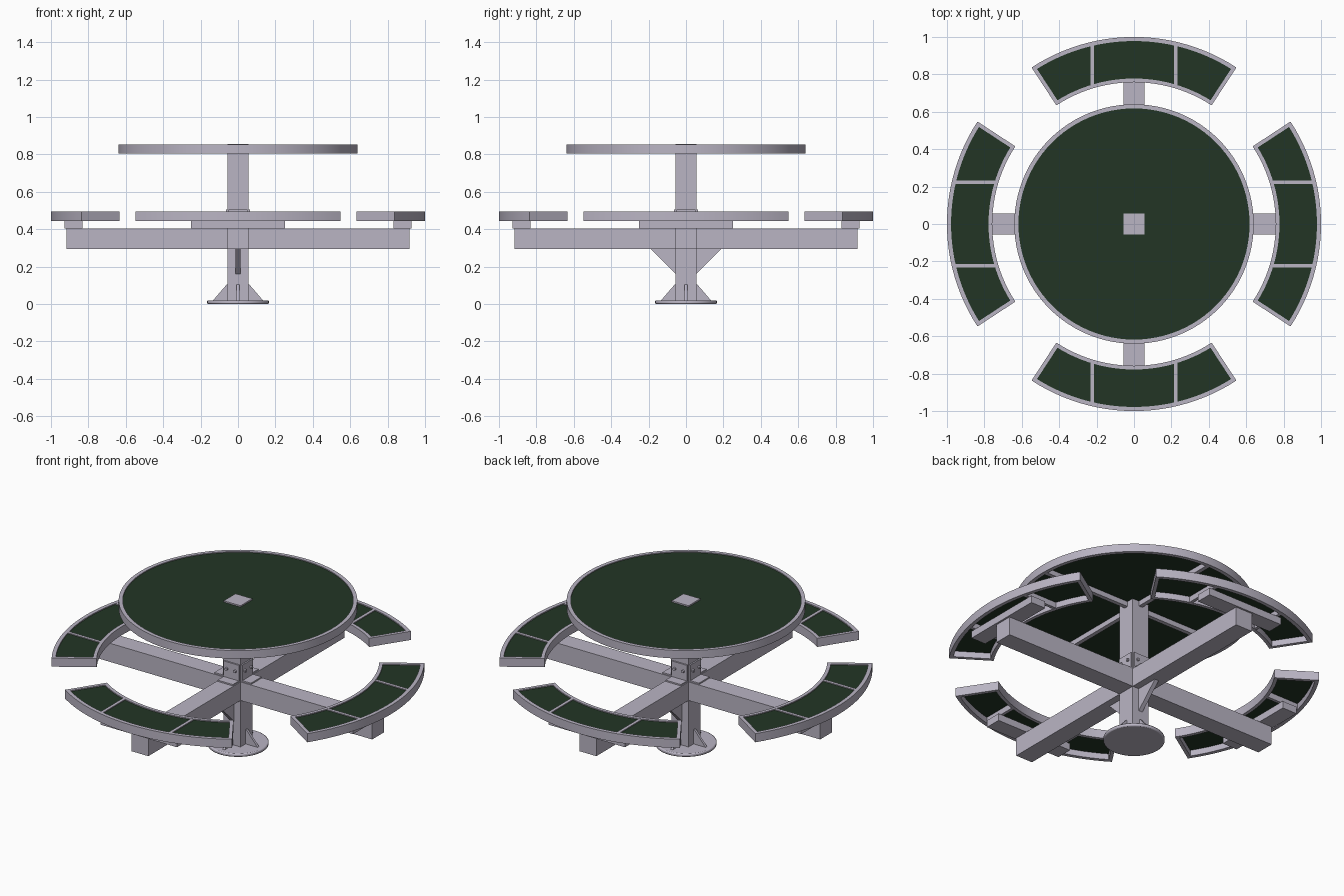
import bpy, bmesh
from math import pi, sin, cos, asin, radians
from mathutils import Matrix, Vector

cube = bpy.data.objects.get("Cube")
if cube:
    bpy.data.objects.remove(cube, do_unlink=True)


def material(name, rgb):
    m = bpy.data.materials.new(name)
    m.use_nodes = True
    m.diffuse_color = (*rgb, 1)
    m.node_tree.nodes["Principled BSDF"].inputs["Base Color"].default_value = (*rgb, 1)
    return m


STEEL = material("pale grey steel", (0.49, 0.46, 0.55))
GREEN = material("dark green mesh", (0.016, 0.036, 0.018))


def finish(name, bm, mat, turn=0.0, smooth=False):
    """Turn the mesh about the post axis and make it an object."""
    bmesh.ops.recalc_face_normals(bm, faces=bm.faces)
    bm.transform(Matrix.Rotation(turn, 4, 'Z'))
    me = bpy.data.meshes.new(name)
    bm.to_mesh(me)
    bm.free()
    me.materials.append(mat)
    ob = bpy.data.objects.new(name, me)
    bpy.context.collection.objects.link(ob)
    if smooth:
        bpy.ops.object.select_all(action='DESELECT')
        ob.select_set(True)
        bpy.context.view_layer.objects.active = ob
        bpy.ops.object.shade_smooth_by_angle(angle=radians(30))
    return ob


def box(name, x, y, z, turn=0.0, mat=STEEL):
    bm = bmesh.new()
    bmesh.ops.create_cube(bm, size=1)
    for v in bm.verts:
        v.co = Vector(r[0] if c < 0 else r[1] for c, r in zip(v.co, (x, y, z)))
    return finish(name, bm, mat, turn)


def slab(name, loop, z0, z1, mat, turn=0.0):
    """Solid plate from a flat outline."""
    bm = bmesh.new()
    face = bm.faces.new([bm.verts.new((x, y, z0)) for x, y in loop])
    new = bmesh.ops.extrude_face_region(bm, geom=[face])["geom"]
    bmesh.ops.translate(bm, vec=(0, 0, z1 - z0),
                        verts=[g for g in new if isinstance(g, bmesh.types.BMVert)])
    return finish(name, bm, mat, turn, True)


def frame(name, outer, inner, z0, z1, turn=0.0):
    """Closed rim between two matching outlines."""
    bm = bmesh.new()
    rings = [[bm.verts.new((x, y, z)) for x, y in loop]
             for loop, z in ((outer, z0), (outer, z1), (inner, z1), (inner, z0))]
    n = len(outer)
    for k in range(4):
        a, b = rings[k], rings[(k + 1) % 4]
        for i in range(n):
            j = (i + 1) % n
            bm.faces.new((a[i], a[j], b[j], b[i]))
    return finish(name, bm, STEEL, turn, True)


def gusset(name, profile, half, turn):
    """Triangular plate standing in the front-back plane."""
    bm = bmesh.new()
    sides = [[bm.verts.new((x, -r, z)) for r, z in profile] for x in (-half, half)]
    for s in sides:
        bm.faces.new(s)
    n = len(profile)
    for i in range(n):
        j = (i + 1) % n
        bm.faces.new((sides[0][i], sides[0][j], sides[1][j], sides[1][i]))
    return finish(name, bm, STEEL, turn)


def circle(r, n=96):
    return [(r * cos(2 * pi * i / n), r * sin(2 * pi * i / n)) for i in range(n)]


def sector(r0, r1, inset=0.0, n=24):
    """Curved bench outline facing the front, with the ends drawn in."""
    pts = []
    for r, way in ((r1, 1), (r0, -1)):
        a = radians(33.2) - asin(inset / r)
        for i in range(n + 1):
            t = way * a * (2 * i / n - 1)
            pts.append((r * sin(t), -r * cos(t)))
    return pts


# Table top: rim, panel and centre cap
frame("table_rim", circle(0.64), circle(0.618), 0.805, 0.853)
slab("table_panel", circle(0.62), 0.838, 0.848, GREEN)

# Post with its base plate
P = 0.055
box("post", (-P, P), (-P, P), (0.01, 0.856))
base = slab("base_plate", circle(0.165, 48), 0, 0.02, STEEL)
bev = base.modifiers.new("Bevel", 'BEVEL')
bev.width, bev.segments = 0.006, 2

outline, hole = sector(0.758, 1.0), sector(0.778, 0.978, 0.02)

for k, side in enumerate(("front", "right_hand", "back", "left_hand")):
    t = -k * pi / 2 if k % 2 == 0 else k * pi / 2
    # Arm, table spoke and base gusset
    box(side + "_arm", (-P, P), (-0.917, -0.05), (0.295, 0.405), t)
    box(side + "_table_spoke", (-0.012, 0.012), (-0.625, -0.05), (0.808, 0.839), t)
    gusset(side + "_base_gusset", [(0.05, 0.018), (0.135, 0.018), (0.06, 0.105), (0.05, 0.105)],
           0.007, t)
    # Brace under the front and back arms only
    if k % 2 == 0:
        gusset(side + "_arm_brace", [(0.05, 0.155), (0.192, 0.297), (0.05, 0.297)], 0.013, t)
    # Bracket that bolts the arm to the post
    box(side + "_bracket", (-0.05, 0.05), (-0.064, -0.05), (0.4, 0.505), t)
    box(side + "_bracket_foot", (-0.05, 0.05), (-0.12, -0.05), (0.4, 0.413), t)
    for s in (-1, 1):
        bm = bmesh.new()
        bmesh.ops.create_cone(bm, cap_ends=True, segments=6, radius1=0.009, radius2=0.009,
                              depth=0.016, matrix=Matrix.Translation((s * 0.028, -0.066, 0.465))
                              @ Matrix.Rotation(pi / 2, 4, 'X'))
        finish(side + "_bolt", bm, STEEL, t)
    # Curved bench with its support, rim, dividers and panel
    box(side + "_bench_support", (-0.25, 0.25), (-0.928, -0.832), (0.404, 0.446), t)
    frame(side + "_bench_rim", outline, hole, 0.445, 0.496, t)
    slab(side + "_bench_panel", hole, 0.48, 0.49, GREEN, t)
    for s in (-1, 1):
        x = s * 0.224
        box(side + "_bench_divider", (x - 0.009, x + 0.009), (-0.957, -0.738), (0.446, 0.495), t)
